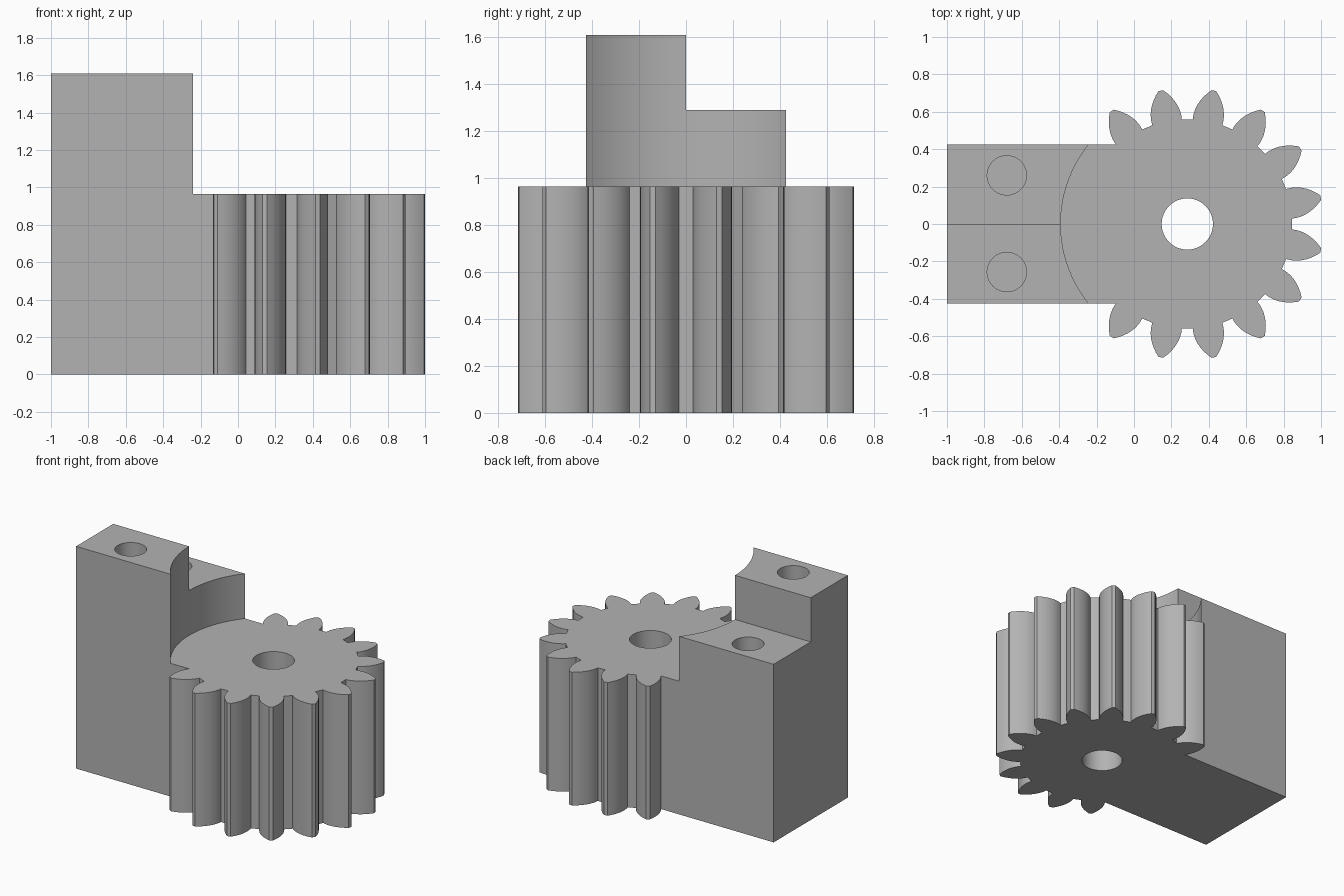
import bpy, bmesh
from math import radians, degrees, sin, cos, asin, pi

cube = bpy.data.objects.get("Cube")
if cube:
    bpy.data.objects.remove(cube)

GEAR_X, TEETH = 0.285, 16
ROOT, TIP = 0.56, 0.727
HALF_BLOCK = 0.425
GEAR_TOP, BACK_TOP, FRONT_TOP = 0.965, 1.29, 1.61
CLEARANCE = 0.677

metal = bpy.data.materials.new("plain grey")
metal.use_nodes = True
metal.diffuse_color = (0.45, 0.45, 0.45, 1)
metal.node_tree.nodes["Principled BSDF"].inputs["Base Color"].default_value = (0.45, 0.45, 0.45, 1)


def polar(radius, angle):
    return GEAR_X + radius * cos(angle), radius * sin(angle)


def prism(name, outline, bottom, top):
    """Extrude a flat outline between two heights."""
    bm = bmesh.new()
    face = bm.faces.new([bm.verts.new((x, y, bottom)) for x, y in outline])
    up = bmesh.ops.extrude_face_region(bm, geom=[face])
    moved = [v for v in up["geom"] if isinstance(v, bmesh.types.BMVert)]
    bmesh.ops.translate(bm, verts=moved, vec=(0, 0, top - bottom))
    bmesh.ops.recalc_face_normals(bm, faces=bm.faces)
    mesh = bpy.data.meshes.new(name)
    bm.to_mesh(mesh)
    bm.free()
    mesh.materials.append(metal)
    obj = bpy.data.objects.new(name, mesh)
    bpy.context.collection.objects.link(obj)
    return obj


def circle(x, y, radius, steps=64):
    return [(x + radius * cos(2 * pi * i / steps), y + radius * sin(2 * pi * i / steps))
            for i in range(steps)]


def tooth(centre, steps=8):
    """Rising and falling flank of one tooth, anticlockwise."""
    flank = []
    for i in range(steps + 1):
        t = i / steps
        flank.append((ROOT + (TIP - ROOT) * t, radians(8.25 - 7.25 * t ** 1.85)))
    rise = [polar(r, centre - a) for r, a in flank]
    fall = [polar(r, centre + a) for r, a in reversed(flank)]
    return rise + fall


# Gear outline running into the sides of the mounting block
outline = []
for k in range(-6, 6):
    outline += [p for p in tooth(2 * pi * (k + 0.5) / TEETH)
                if p[0] > 0 or abs(p[1]) > HALF_BLOCK]
outline += [(-0.095, HALF_BLOCK), (-1, HALF_BLOCK), (-1, -HALF_BLOCK), (-0.095, -HALF_BLOCK)]
body = prism("gear_and_block", outline, 0, FRONT_TOP)

# Curved clearance above the gear
sweep = asin(0.5 / CLEARANCE)
clearance = [polar(CLEARANCE, pi - sweep + 2 * sweep * i / 40) for i in range(41)]
clearance += [(clearance[-1][0], -0.9), (1.2, -0.9), (1.2, 0.9), (clearance[0][0], 0.9)]

cutters = [
    prism("clearance_cutter", clearance, GEAR_TOP, 2),
    prism("step_cutter", [(-1.2, 0), (0, 0), (0, 0.9), (-1.2, 0.9)], BACK_TOP, 2),
    prism("shaft_cutter", circle(GEAR_X, 0, 0.137), -0.1, 2),
    prism("front_hole_cutter", circle(-0.68, -0.257, 0.105), FRONT_TOP - 0.5, 2),
    prism("back_hole_cutter", circle(-0.68, 0.26, 0.105), BACK_TOP - 0.5, 2),
]

# Carve the body, then drop the cutters
bpy.ops.object.select_all(action='DESELECT')
body.select_set(True)
bpy.context.view_layer.objects.active = body
for cutter in cutters:
    cutter.hide_render = True
    cut = body.modifiers.new(cutter.name, 'BOOLEAN')
    cut.operation, cut.solver, cut.object = 'DIFFERENCE', 'EXACT', cutter
    bpy.ops.object.modifier_apply(modifier=cut.name)
    bpy.data.objects.remove(cutter)
bpy.ops.object.shade_smooth_by_angle(angle=radians(25))
